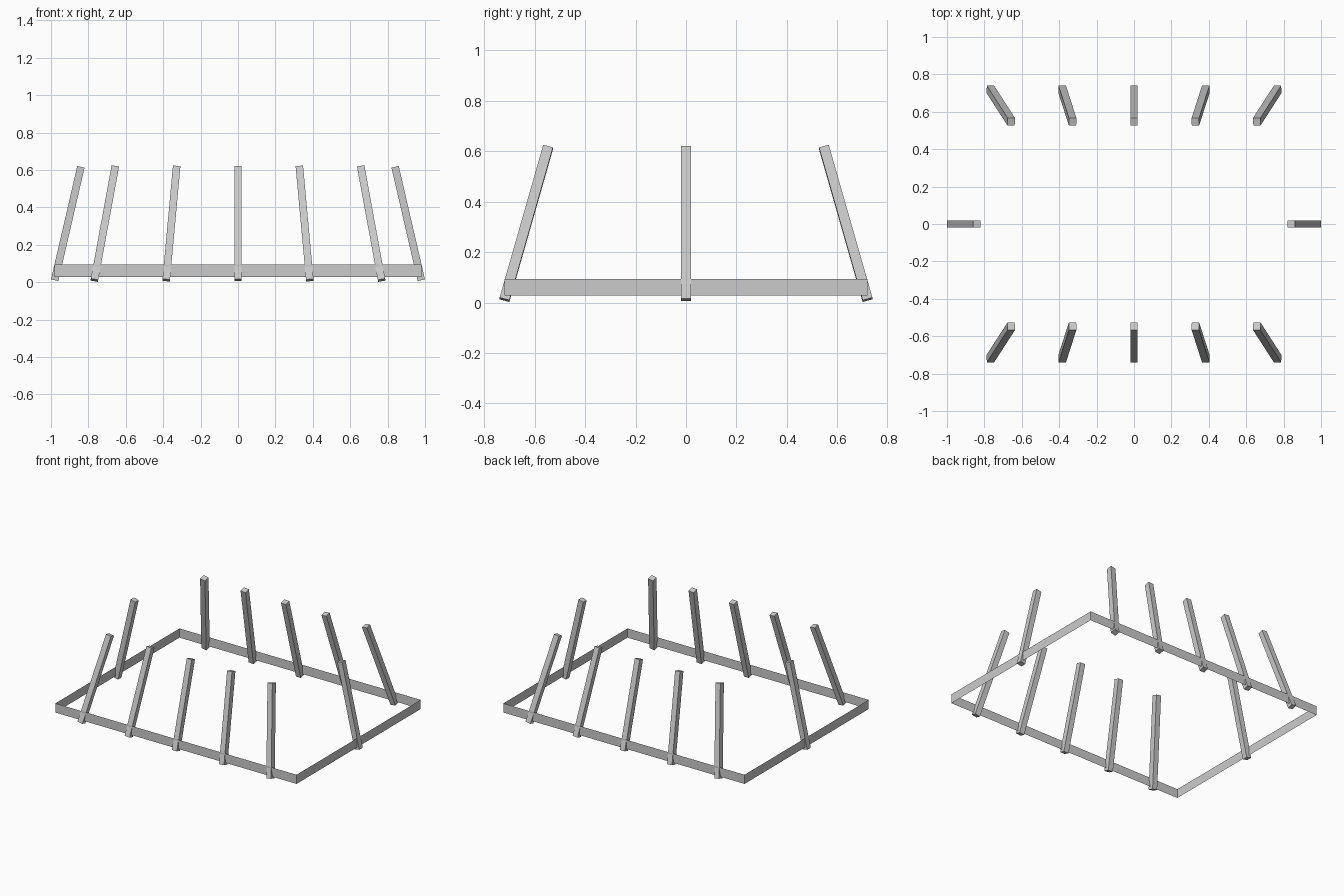
import bpy
import bmesh
from mathutils import Matrix, Vector

if "Cube" in bpy.data.objects:
    bpy.data.objects.remove(bpy.data.objects["Cube"])

RAIL_X, RAIL_Y = 0.98, 0.72
RAIL_LOW, RAIL_HIGH = 0.027, 0.094
POST_LOW, POST_HIGH = 0.011, 0.617
POST_WIDTH = 0.04
LEAN_RATIO = 0.855  # how far the long-side posts close in lengthwise

grey = bpy.data.materials.new("light grey")
grey.diffuse_color = (0.6, 0.6, 0.6, 1)
grey.use_nodes = True
grey.node_tree.nodes["Principled BSDF"].inputs["Base Color"].default_value = grey.diffuse_color


def add_object(name, bm):
    mesh = bpy.data.meshes.new(name)
    bm.to_mesh(mesh)
    bm.free()
    mesh.materials.append(grey)
    obj = bpy.data.objects.new(name, mesh)
    bpy.context.collection.objects.link(obj)
    return obj


def add_post(name, foot, head):
    """Square bar running from foot to head, ends cut square to its axis."""
    foot, head = Vector(foot), Vector(head)
    axis = (head - foot).normalized()
    side = Vector((0, 1, 0)).cross(axis).normalized()
    turn = Matrix((side, axis.cross(side), axis)).transposed().to_4x4()
    size = Matrix.Diagonal((POST_WIDTH, POST_WIDTH, (head - foot).length, 1))
    bm = bmesh.new()
    bmesh.ops.create_cube(bm, size=1)
    bm.transform(Matrix.Translation((foot + head) / 2) @ turn @ size)
    add_object(name, bm)


# Thin rectangular band around the base
bm = bmesh.new()
corners = [(-RAIL_X, -RAIL_Y), (RAIL_X, -RAIL_Y), (RAIL_X, RAIL_Y), (-RAIL_X, RAIL_Y)]
low = [bm.verts.new((x, y, RAIL_LOW)) for x, y in corners]
high = [bm.verts.new((x, y, RAIL_HIGH)) for x, y in corners]
for i in range(4):
    j = (i + 1) % 4
    bm.faces.new((low[i], low[j], high[j], high[i]))
add_object("base_rail", bm)

# Five inward-leaning posts on each long side
for label, s in (("front", -1), ("back", 1)):
    for i in range(5):
        x = (i - 2) * 0.384
        add_post(f"{label}_post_{i + 1}", (x, s * 0.72, POST_LOW),
                 (x * LEAN_RATIO, s * 0.547, POST_HIGH))

# One inward-leaning post at each end
for label, s in (("left", -1), ("right", 1)):
    add_post(f"{label}_post", (s * 0.98, 0, POST_LOW), (s * 0.84, 0, POST_HIGH))
